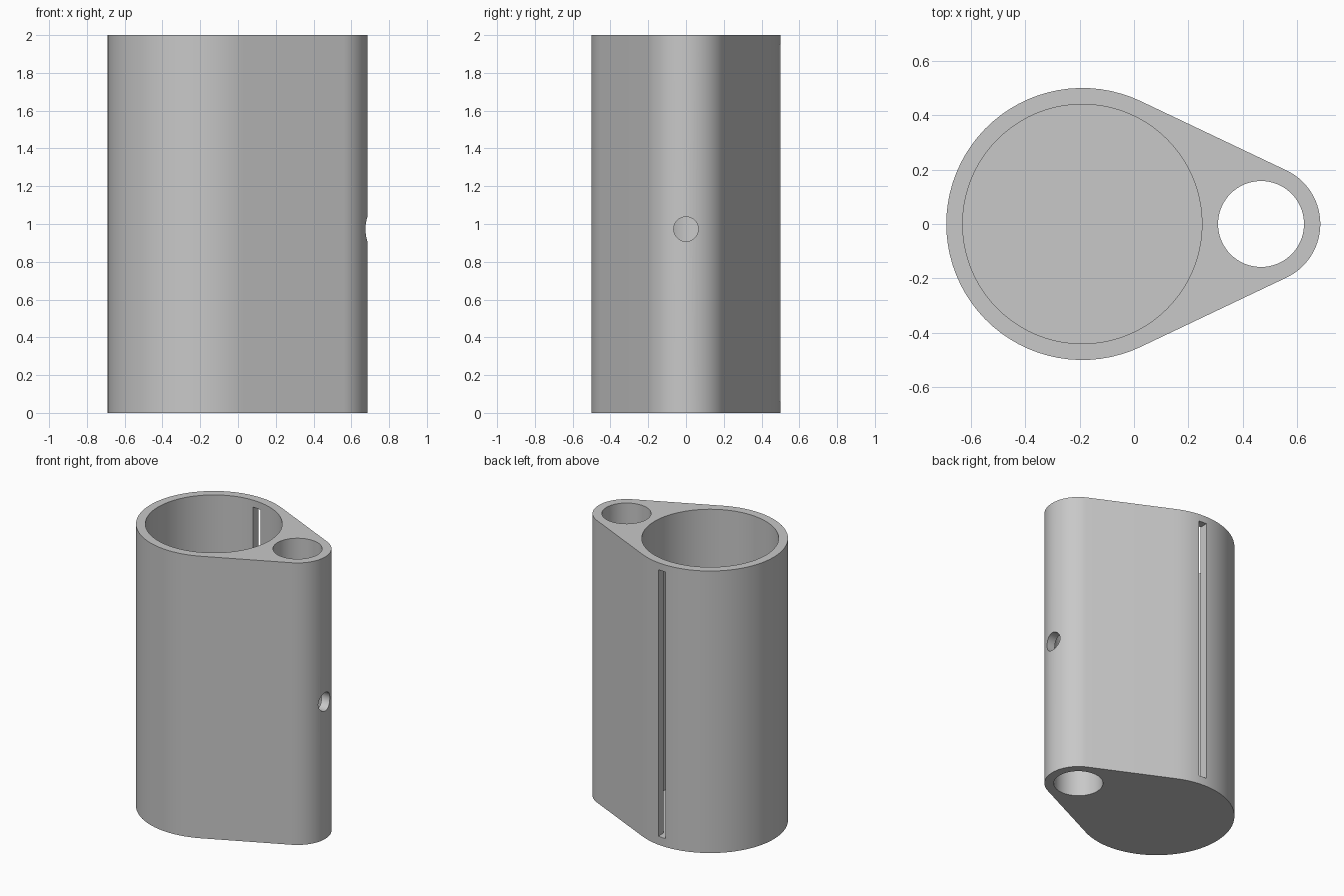
import bpy, bmesh
from math import acos, cos, sin, pi, radians
from mathutils import Matrix

if "Cube" in bpy.data.objects:
    bpy.data.objects.remove(bpy.data.objects["Cube"], do_unlink=True)

HEIGHT = 2.0
FLOOR = 0.06
BIG_X, BIG_R, BIG_BORE = -0.19, 0.5, 0.44
SMALL_X, SMALL_R, SMALL_BORE = 0.467, 0.218, 0.158

grey = bpy.data.materials.new("plain grey")
grey.use_nodes = True
grey.diffuse_color = (0.58, 0.58, 0.58, 1)
grey.node_tree.nodes["Principled BSDF"].inputs["Base Color"].default_value = (0.58, 0.58, 0.58, 1)


def make_object(name, bm):
    bmesh.ops.recalc_face_normals(bm, faces=bm.faces)
    mesh = bpy.data.meshes.new(name)
    bm.to_mesh(mesh)
    bm.free()
    mesh.materials.append(grey)
    obj = bpy.data.objects.new(name, mesh)
    bpy.context.collection.objects.link(obj)
    return obj


def cylinder(name, radius, depth, centre, turn=Matrix()):
    bm = bmesh.new()
    bmesh.ops.create_cone(bm, cap_ends=True, segments=80, radius1=radius, radius2=radius,
                          depth=depth, matrix=Matrix.Translation(centre) @ turn)
    return make_object(name, bm)


def box(name, size, centre):
    bm = bmesh.new()
    bmesh.ops.create_cube(bm, size=1, matrix=Matrix.Translation(centre) @ Matrix.Diagonal((*size, 1)))
    return make_object(name, bm)


def arc(x, radius, start, end, steps):
    angles = [start + (end - start) * i / steps for i in range(steps + 1)]
    return [(x + radius * cos(a), radius * sin(a), 0) for a in angles]


# Body: two arcs joined by their common tangents, extruded upward
tangent = acos((BIG_R - SMALL_R) / (SMALL_X - BIG_X))
outline = (arc(SMALL_X, SMALL_R, -tangent, tangent, 28)
           + arc(BIG_X, BIG_R, tangent, 2 * pi - tangent, 52))
bm = bmesh.new()
base = bm.faces.new([bm.verts.new(p) for p in outline])
wall = bmesh.ops.extrude_face_region(bm, geom=[base])
bmesh.ops.translate(bm, vec=(0, 0, HEIGHT),
                    verts=[v for v in wall["geom"] if isinstance(v, bmesh.types.BMVert)])
body = make_object("holder_body", bm)

# Cutters: blind main bore, through side bore, tall back slot, round side hole
cutters = [
    cylinder("main_bore", BIG_BORE, HEIGHT, (BIG_X, 0, FLOOR + HEIGHT / 2)),
    cylinder("side_bore", SMALL_BORE, HEIGHT + 0.4, (SMALL_X, 0, HEIGHT / 2)),
    box("back_slot", (0.06, 0.5, 1.89), (BIG_X + 0.03, 0.45, FLOOR + 0.945)),
    cylinder("side_hole", 0.065, 0.4, (SMALL_X + 0.2, 0, 0.973), Matrix.Rotation(pi / 2, 4, "Y")),
]

bpy.ops.object.select_all(action="DESELECT")
bpy.context.view_layer.objects.active = body
body.select_set(True)
for cutter in cutters:
    cutter.hide_render = True
    cut = body.modifiers.new(cutter.name, "BOOLEAN")
    cut.operation = "DIFFERENCE"
    cut.solver = "EXACT"
    cut.object = cutter
    bpy.ops.object.modifier_apply(modifier=cut.name)
for cutter in cutters:
    bpy.data.objects.remove(cutter, do_unlink=True)

bpy.ops.object.shade_smooth_by_angle(angle=radians(30))
